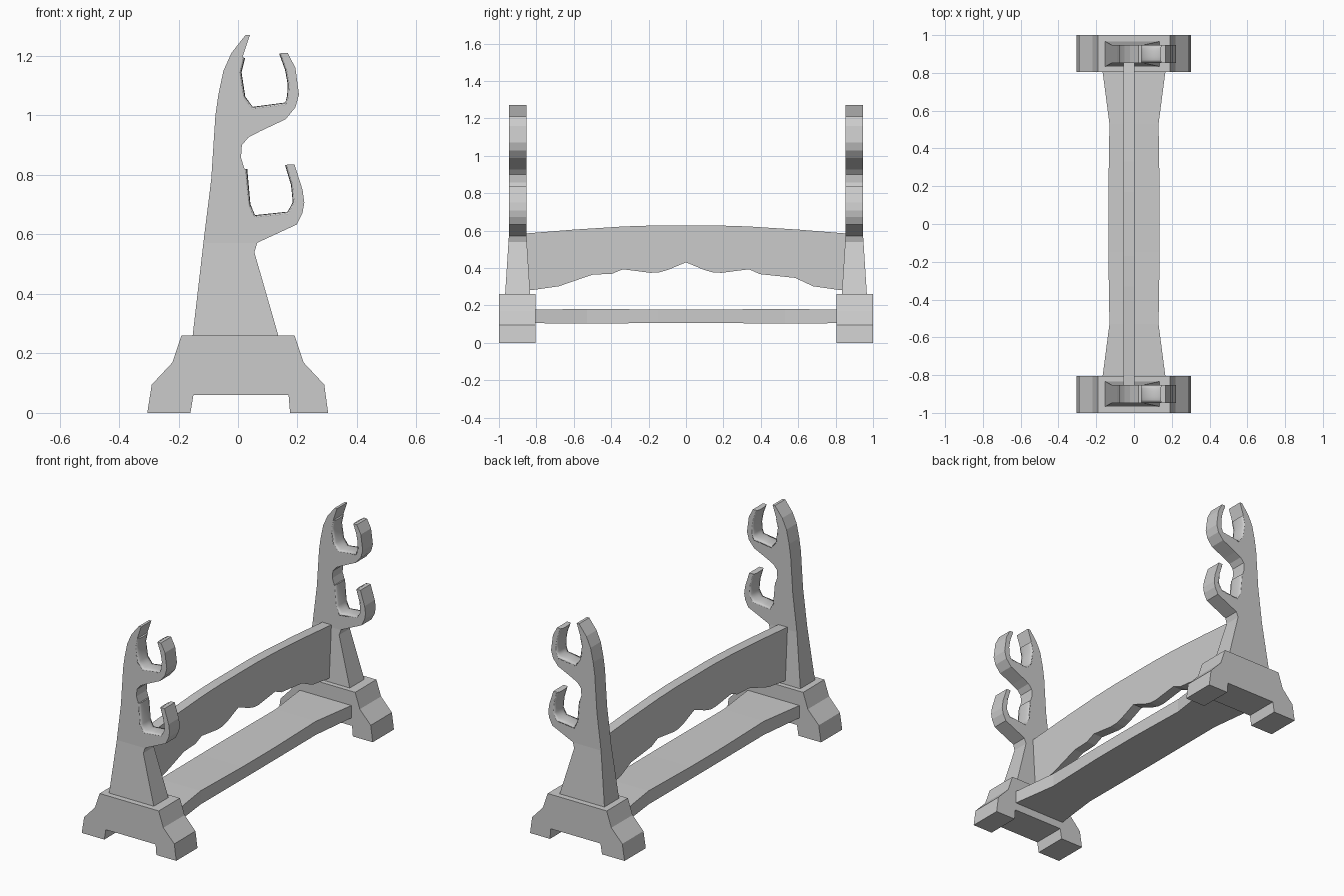
import bpy, bmesh, math
from mathutils import Vector

if "Cube" in bpy.data.objects:
    bpy.data.objects.remove(bpy.data.objects["Cube"])


def finish(name, bm, mirror=False):
    bmesh.ops.recalc_face_normals(bm, faces=bm.faces)
    me = bpy.data.meshes.new(name)
    bm.to_mesh(me)
    bm.free()
    ob = bpy.data.objects.new(name, me)
    bpy.context.collection.objects.link(ob)
    if mirror:
        m = ob.modifiers.new("Mirror", 'MIRROR')
        m.use_axis = (False, True, False)
        m.use_clip = False
        m.use_mirror_merge = False
    return ob


def loft(rings, caps=True):
    """Join equal-length closed rings of points into a solid."""
    bm = bmesh.new()
    vs = [[bm.verts.new(p) for p in r] for r in rings]
    n = len(rings[0])
    for a, b in zip(vs, vs[1:]):
        for i in range(n):
            j = (i + 1) % n
            bm.faces.new((a[i], a[j], b[j], b[i]))
    if caps:
        bm.faces.new(vs[0])
        bm.faces.new(vs[-1])
    return bm


def prism_y(pts, y0, y1):
    return loft([[(x, y, z) for x, z in pts] for y in (y0, y1)])


Y = 0.9  # centre of each end stand

# Footed bases at both ends
base = [(-.305, 0), (-.16, 0), (-.15, .06), (.17, .06), (.175, 0), (.303, 0),
        (.29, .095), (.22, .17), (.19, .26), (-.19, .26), (-.22, .17), (-.29, .095)]
finish("base", prism_y(base, .805, 1.0), True)

# Hook seats, left tip round to right tip
upper_seat = [(.015, 1.195), (.003, 1.145), (.016, 1.06), (.048, 1.02), (.162, 1.035),
              (.174, 1.065), (.176, 1.105), (.167, 1.155), (.147, 1.21)]
lower_seat = [(.022, .82), (.033, .70), (.055, .656), (.17, .668),
              (.193, .707), (.187, .768), (.167, .835)]

# Uprights: flat above, widening toward the base
upright = [(.137, .255), (-.153, .255), (-.113, .60), (-.09, .785), (-.076, 1.0),
           (-.066, 1.07), (-.049, 1.15), (-.022, 1.21), (.025, 1.27), (.04, 1.27)]
upright += upper_seat
upright += [(.167, 1.21), (.193, 1.16), (.205, 1.07), (.193, 1.027), (.16, .987),
            (.073, .946), (.035, .926), (.013, .90), (.01, .858)]
upright += lower_seat
upright += [(.19, .835), (.217, .75), (.223, .707), (.217, .673), (.197, .633),
            (.065, .572), (.055, .54)]
bm = prism_y(upright, Y - .047, Y + .047)
bmesh.ops.bisect_plane(bm, geom=bm.verts[:] + bm.edges[:] + bm.faces[:],
                       plane_co=(0, 0, .571), plane_no=(0, 0, 1))
for v in bm.verts:
    if v.co.z < .571:
        w = .047 + .02 * (.571 - v.co.z) / .311
        v.co.y = Y + math.copysign(w, v.co.y - Y)
finish("upright", bm, True)


# Padded linings inside the hooks
def lining(name, path):
    rings = []
    for i, (x, z) in enumerate(path):
        a = Vector(path[max(i - 1, 0)])
        b = Vector(path[min(i + 1, len(path) - 1)])
        d = (b - a).normalized()
        nx, nz = -d.y, d.x
        ring = []
        for k in range(7):
            s = -1 + k / 3
            t = .002 + .007 * math.sqrt(1 - s * s * .98)
            ring.append((x + nx * t, Y + s * .047, z + nz * t))
        for s in (1, -1):
            ring.append((x - nx * .002, Y + s * .047, z - nz * .002))
        rings.append(ring)
    ob = finish(name, loft(rings), True)
    for p in ob.data.polygons:
        p.use_smooth = len(p.vertices) == 4


lining("upper_lining", upper_seat)
lining("lower_lining", lower_seat)

# Upper crosspiece with a scalloped lower edge
bottom = [(-.86, .28), (-.82, .282), (-.68, .302), (-.50, .364), (-.395, .369),
          (-.337, .393), (-.19, .374), (-.145, .376), (-.096, .39), (0, .43),
          (.096, .39), (.145, .376), (.19, .374), (.337, .393), (.395, .367),
          (.583, .347), (.68, .302), (.82, .282), (.86, .28)]
top = [(.86, .584), (.60, .605), (.33, .622), (.17, .627), (-.17, .627),
       (-.33, .622), (-.60, .605), (-.86, .584)]
finish("crosspiece", loft([[(x, y, z) for y, z in bottom + top] for x in (-.055, .003)]))

# Lower stretcher, waisted between the bases
sections = [(.82, .168, .105, .177), (.53, .13, .102, .181), (.15, .136, .106, .178)]
sections += [(-y, w, a, b) for y, w, a, b in reversed(sections)]
finish("stretcher", loft([[(-w, y, a), (w, y, a), (w, y, b), (-w, y, b)]
                          for y, w, a, b in sections]))
